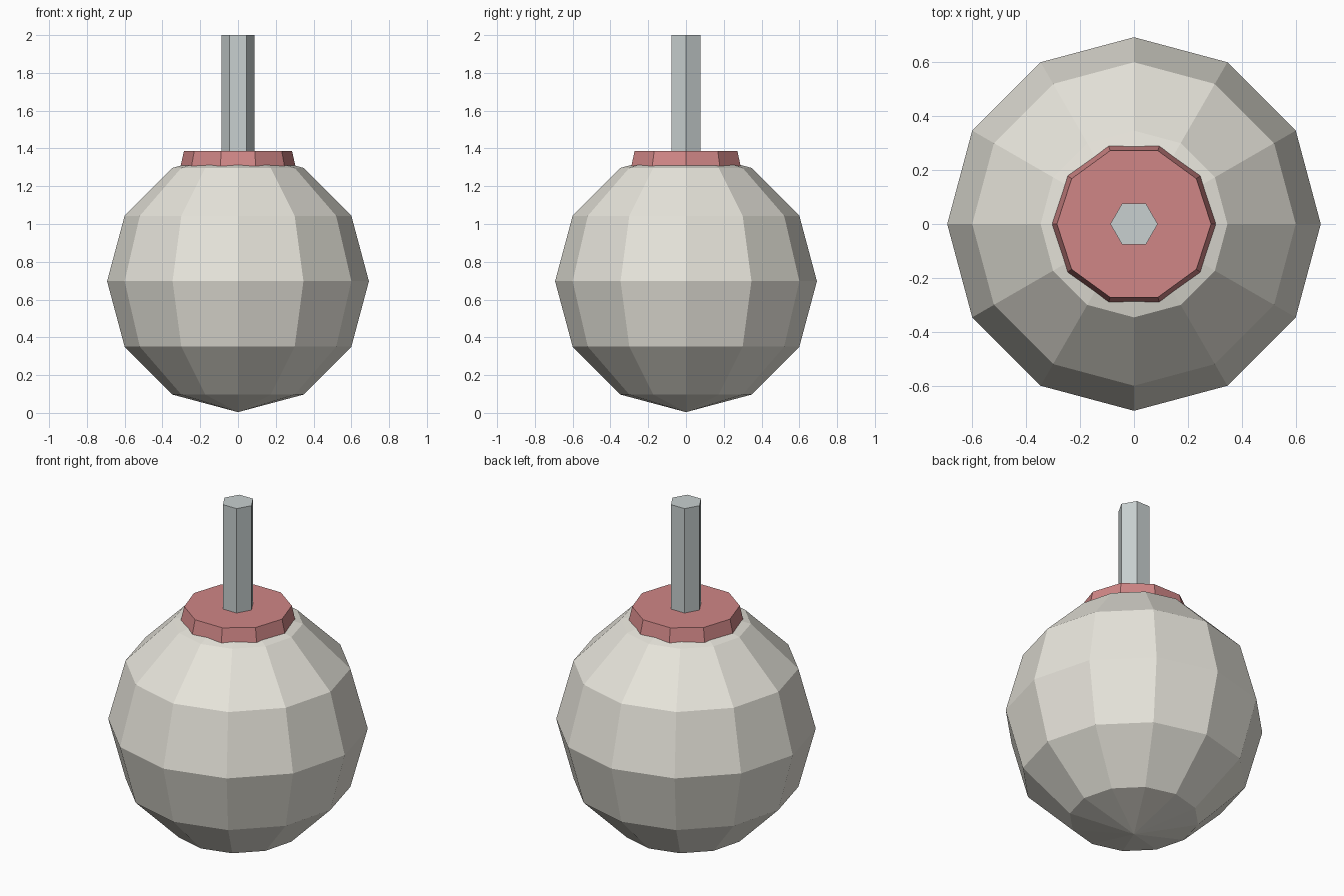
import bpy

if "Cube" in bpy.data.objects:
    bpy.data.objects.remove(bpy.data.objects["Cube"])


def finish(name, color):
    """Name the active object and give it a flat coloured material."""
    obj = bpy.context.object
    obj.name = name
    mat = bpy.data.materials.new(name + "_colour")
    mat.diffuse_color = (*color, 1)
    mat.use_nodes = True
    mat.node_tree.nodes["Principled BSDF"].inputs["Base Color"].default_value = mat.diffuse_color
    obj.data.materials.append(mat)
    return obj


def prism(name, sides, r_bottom, r_top, z0, z1, color, turn=0.0):
    """Straight or tapered prism standing between two heights."""
    bpy.ops.mesh.primitive_cone_add(vertices=sides, radius1=r_bottom, radius2=r_top,
                                    depth=z1 - z0, location=(0, 0, (z0 + z1) / 2),
                                    rotation=(0, 0, turn))
    return finish(name, color)


QUARTER = 1.5707963

# Faceted round body
bpy.ops.mesh.primitive_uv_sphere_add(segments=12, ring_count=6, radius=0.693,
                                     location=(0, 0, 0.697))
finish("body", (0.80, 0.78, 0.71))

# Ten-sided tapered collar, corners on the x axis
prism("collar", 10, 0.304, 0.286, 1.307, 1.387, (0.63, 0.24, 0.24), QUARTER)

# Hexagonal stem, corners on the x axis
prism("stem", 6, 0.088, 0.088, 1.36, 2.0, (0.58, 0.63, 0.63), QUARTER)
